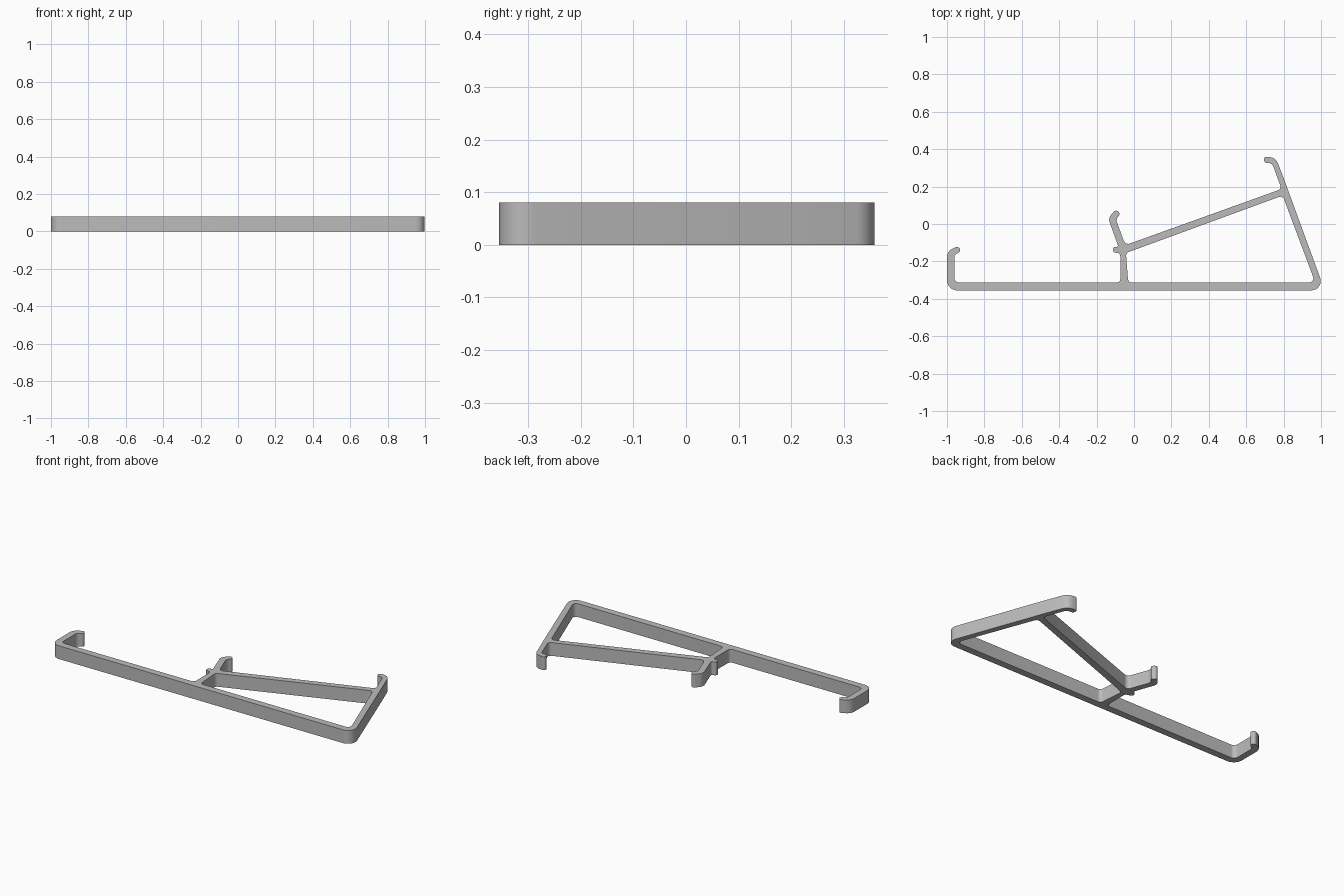
import bpy, bmesh, math
from mathutils import Vector

if "Cube" in bpy.data.objects:
    bpy.data.objects.remove(bpy.data.objects["Cube"], do_unlink=True)

HEIGHT = 0.08


def rounded(corners, steps=8):
    """Replace each corner (x, y, radius) by a fillet arc."""
    pts = []
    n = len(corners)
    for i, (x, y, r) in enumerate(corners):
        p = Vector((x, y))
        a = Vector(corners[i - 1][:2]) - p
        b = Vector(corners[(i + 1) % n][:2]) - p
        half = a.angle(b) / 2
        t = min(r / math.tan(half), 0.49 * a.length, 0.49 * b.length)
        r = t * math.tan(half)
        a.normalize()
        b.normalize()
        centre = p + (a + b).normalized() * (r / math.sin(half))
        start, end = p + a * t - centre, p + b * t - centre
        sweep = start.angle(end)
        for k in range(steps + 1):
            f = k / steps
            v = (start * math.sin((1 - f) * sweep) + end * math.sin(f * sweep)) / math.sin(sweep)
            pts.append(centre + v)
    return pts


# Outer outline, counter-clockwise from the lower left corner
base_and_leg = [(-1, -0.355, 0.055), (1.02, -0.355, 0.05), (0.805, 0.232, 0.15)]
top_hook = [(0.758, 0.355, 0.05), (0.692, 0.36, 0.018), (0.697, 0.325, 0.018),
            (0.738, 0.326, 0.025), (0.789, 0.187, 0.02)]
middle_hook = [(-0.046, -0.113, 0.025), (-0.097, 0.025, 0.03), (-0.07, 0.056, 0.016),
               (-0.099, 0.077, 0.016), (-0.138, 0.03, 0.04), (-0.083, -0.122, 0.008)]
nub = [(-0.112, -0.122, 0.014), (-0.112, -0.152, 0.014), (-0.073, -0.156, 0.02)]
post_and_base = [(-0.073, -0.313, 0.02), (-0.961, -0.313, 0.025)]
end_hook = [(-0.961, -0.165, 0.025), (-0.925, -0.147, 0.016),
            (-0.938, -0.117, 0.016), (-1, -0.145, 0.055)]
outline = base_and_leg + top_hook + middle_hook + nub + post_and_base + end_hook

# Opening between the base, post, brace and leg
opening = [(-0.031, -0.313, 0.022), (0.969, -0.313, 0.022),
           (0.795, 0.152, 0.022), (-0.043, -0.155, 0.022)]

# Fill the flat profile and pull it up into a solid
bm = bmesh.new()
for loop in (outline, opening):
    verts = [bm.verts.new((p.x, p.y, 0)) for p in rounded(loop)]
    for i, v in enumerate(verts):
        bm.edges.new((verts[i - 1], v))
bmesh.ops.remove_doubles(bm, verts=bm.verts[:], dist=0.0001)
bmesh.ops.triangle_fill(bm, edges=bm.edges[:], use_beauty=True)
result = bmesh.ops.extrude_face_region(bm, geom=bm.faces[:])
top = [g for g in result["geom"] if isinstance(g, bmesh.types.BMVert)]
bmesh.ops.translate(bm, verts=top, vec=(0, 0, HEIGHT))
bmesh.ops.recalc_face_normals(bm, faces=bm.faces[:])

mesh = bpy.data.meshes.new("bracket_frame")
bm.to_mesh(mesh)
bm.free()
frame = bpy.data.objects.new("bracket_frame", mesh)
bpy.context.collection.objects.link(frame)

# Plain grey material
grey = bpy.data.materials.new("light_grey")
grey.use_nodes = True
colour = (0.5, 0.5, 0.5, 1)
grey.diffuse_color = colour
grey.node_tree.nodes["Principled BSDF"].inputs["Base Color"].default_value = colour
mesh.materials.append(grey)

bpy.ops.object.select_all(action="DESELECT")
frame.select_set(True)
bpy.context.view_layer.objects.active = frame
bpy.ops.object.shade_smooth_by_angle(angle=math.radians(30))
